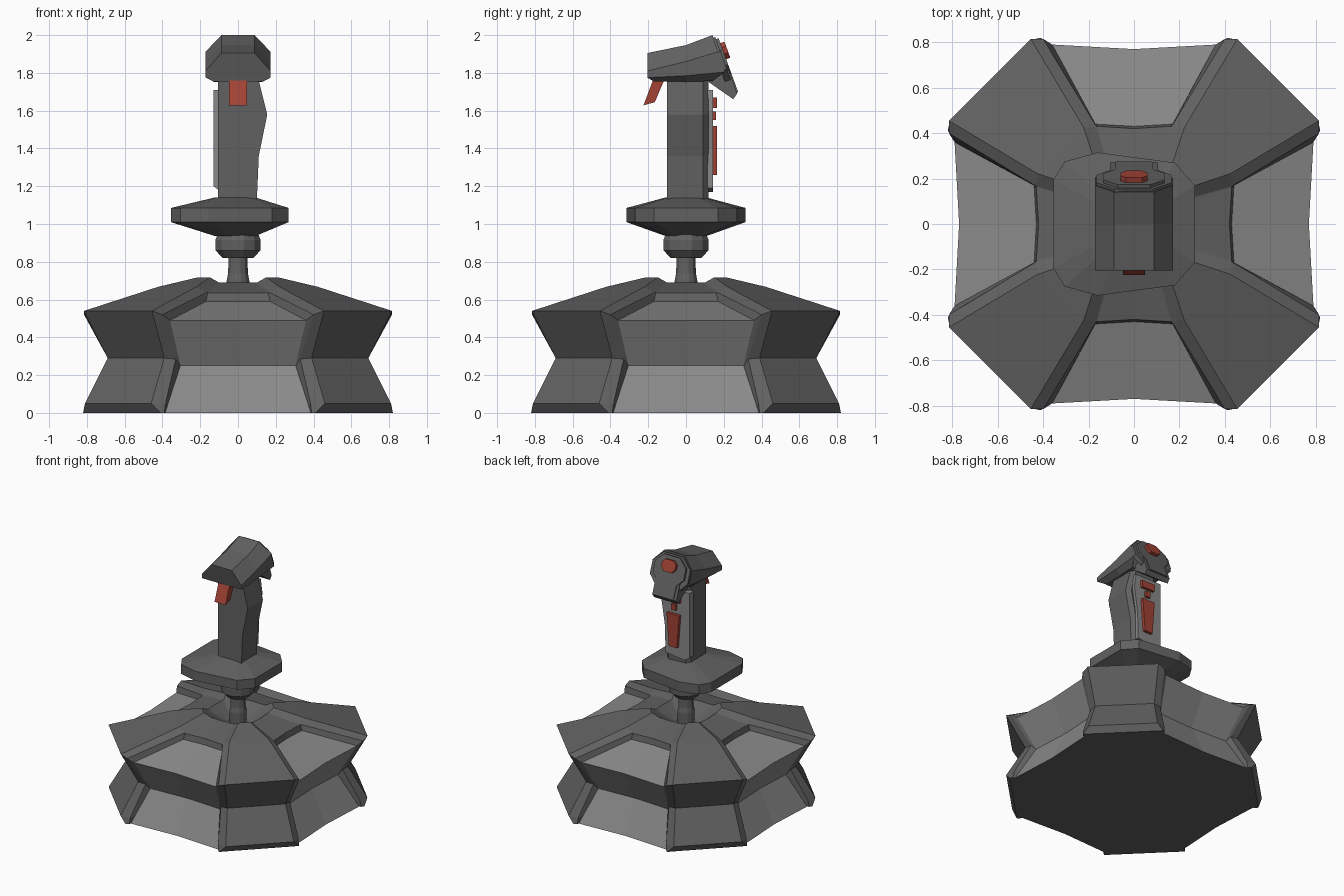
import bpy, bmesh
from math import cos, sin, pi
from mathutils import Vector

if "Cube" in bpy.data.objects:
    bpy.data.objects.remove(bpy.data.objects["Cube"])


def colour(name, r, g, b):
    mat = bpy.data.materials.new(name)
    mat.diffuse_color = (r, g, b, 1)
    mat.use_nodes = True
    mat.node_tree.nodes["Principled BSDF"].inputs["Base Color"].default_value = mat.diffuse_color
    return mat


red = colour("red_plastic", 0.36, 0.055, 0.035)
dark = colour("dark_plastic", 0.12, 0.12, 0.12)
light = colour("panel_grey", 0.25, 0.25, 0.25)


def loft(name, rings, material=dark):
    """Skin a closed flat-shaded solid through rings of equal point count."""
    bm = bmesh.new()
    rows = [[bm.verts.new(p) for p in ring] for ring in rings]
    n = len(rows[0])
    for a, b in zip(rows, rows[1:]):
        for i in range(n):
            j = (i + 1) % n
            bm.faces.new((a[i], a[j], b[j], b[i]))
    bm.faces.new(rows[0])
    bm.faces.new(rows[-1])
    bmesh.ops.recalc_face_normals(bm, faces=bm.faces)
    mesh = bpy.data.meshes.new(name)
    bm.to_mesh(mesh)
    bm.free()
    obj = bpy.data.objects.new(name, mesh)
    bpy.context.collection.objects.link(obj)
    mesh.materials.append(material)
    return obj


def lathe(name, profile, sides=12):
    return loft(name, [[(r * cos((i + .5) * 2 * pi / sides), r * sin((i + .5) * 2 * pi / sides), z)
                        for i in range(sides)] for r, z in profile])


def mirrored(half):
    """Complete an outline given by its +x half."""
    return half + [(-x, v) for x, v in reversed(half)]


# Base: one eighth of each ring (panel centre, panel edge, arm bevel, arm edge)
base_rows = [
    [(0, .77, 0), (.385, .79, 0), (.39, .805, 0), (.41, .82, 0)],
    [(0, .745, .05), (.37, .763, .05), (.385, .80, .045), (.46, .81, .05)],
    [(0, .645, .25), (.305, .66, .25), (.33, .685, .285), (.39, .69, .29)],
    [(0, .77, .49), (.36, .79, .49), (.40, .815, .52), (.455, .815, .54)],
    [(0, .43, .59), (.17, .44, .59), (.172, .44, .635), (.225, .43, .665)],
    [(0, .42, .635), (.16, .43, .635), (.165, .43, .637), (.22, .42, .668)],
    [(0, .20, .69), (.09, .195, .69), (.10, .195, .69), (.15, .21, .718)],
    [(0, .08, .60), (.02, .078, .60), (.025, .077, .60), (.04, .07, .60)],
]


def base_ring(eighth):
    quarter = eighth + [(y, x, z) for x, y, z in reversed(eighth[1:])]
    ring = []
    for _ in range(4):
        ring += quarter
        quarter = [(y, -x, z) for x, y, z in quarter]
    return ring


base = loft("base", [base_ring(r) for r in base_rows])

# Lighter recessed panels: the faces beside each panel centre, up to the riser
base.data.materials.append(light)
for face in base.data.polygons:
    if face.index < 4 * 28 and face.index % 7 in (0, 6):
        face.material_index = 1

# Pivot post and ball collar
lathe("pivot_post", [(.062, .58), (.062, .70), (.054, .74), (.052, .84)])
lathe("pivot_collar", [(.085, .82), (.122, .86), (.124, .915), (.11, .95)])

# Hand rest plate, off-centre ten-sided outline
half = [(-.355, .195), (-.305, .275), (-.16, .315), (.18, .27), (.268, .17)]
outline = half + [(x, -y) for x, y in reversed(half)]
loft("hand_rest", [[(x * s, y * s, z) for x, y in outline]
                   for s, z in ((.35, .937), (1, 1.01), (1, 1.085), (.35, 1.14))])

# Grip with a bulge on one side
loft("grip", [[(-.105, -.10, z), (r, -.10, z), (r, .09, z), (r - .03, .12, z),
               (-.08, .12, z), (-.105, .09, z)]
              for z, r in ((1.13, .10), (1.36, .11), (1.58, .155), (1.78, .105))])


def back_part(name, outline, y0, y1, material):
    """Extrude an (x, z) outline along y."""
    return loft(name, [[(x, y, z) for x, z in outline] for y in (y0, y1)], material)


# Button panel on the back of the grip
back_part("grip_back_panel", [(-.13, 1.71), (.10, 1.71), (.115, 1.60), (.085, 1.40), (.08, 1.19),
                              (-.09, 1.17), (-.13, 1.20)], .09, .142, light)
for name, top, bottom, z1, z0, y in (("long_paddle", .055, .035, 1.52, 1.26, .165),
                                     ("stem_button", .02, .02, 1.595, 1.55, .16),
                                     ("wide_button", .06, .055, 1.67, 1.615, .163)):
    back_part(name, mirrored([(top, z1), (bottom, z0)]), .13, y, red)

# Head: eight-sided section, rising towards the back
widths = (.088, .172, .172, .13)
sections = [
    [(-.205, 1.905), (-.205, 1.81), (-.205, 1.775), (-.17, 1.755)],
    [(0, 1.947), (0, 1.86), (0, 1.785), (0, 1.753)],
    [(.14, 2.0), (.17, 1.912), (.207, 1.805), (.14, 1.757)],
]
loft("head", [[(w, y, z) for w, (y, z) in zip(widths, s)] +
              [(-w, y, z) for w, (y, z) in reversed(list(zip(widths, s)))] for s in sections])

# Tilted thumb plates and button on the back of the head
origin = Vector((0, .14, 1.995))
down = Vector((0, .34, -.94))
out = Vector((0, .94, .34))


def tilted(x, v, n):
    return origin + Vector((x, 0, 0)) + down * v + out * n


def thumb_part(name, half, n0, n1, material=dark):
    """Extrude an (x, distance down the slope) half outline off the tilted face."""
    return loft(name, [[tilted(x, v, n) for x, v in mirrored(half)] for n in (n0, n1)], material)


thumb_part("thumb_backing", [(.085, .01), (.165, .09), (.165, .19), (.11, .25)], -.02, .012)
thumb_part("thumb_plate", [(.07, .022), (.135, .085), (.135, .17), (.085, .22), (.08, .325)],
           -.005, .027)
thumb_part("thumb_button", [(.035, .05), (.06, .075), (.06, .11), (.035, .14)], .02, .05, red)

# Wedge-shaped tail hanging below the head
wedge = [(.20, -.10), (.225, -.10), (.352, -.01), (.33, .02), (.20, .02)]
loft("thumb_tail", [[tilted(x, v, n) for v, n in wedge] for x in (-.105, .105)])

# Trigger under the front of the head
side = [(-.17, 1.775), (-.11, 1.775), (-.165, 1.645), (-.225, 1.628)]
loft("trigger", [[(x, y, z) for y, z in side] for x in (-.048, .048)], red)
